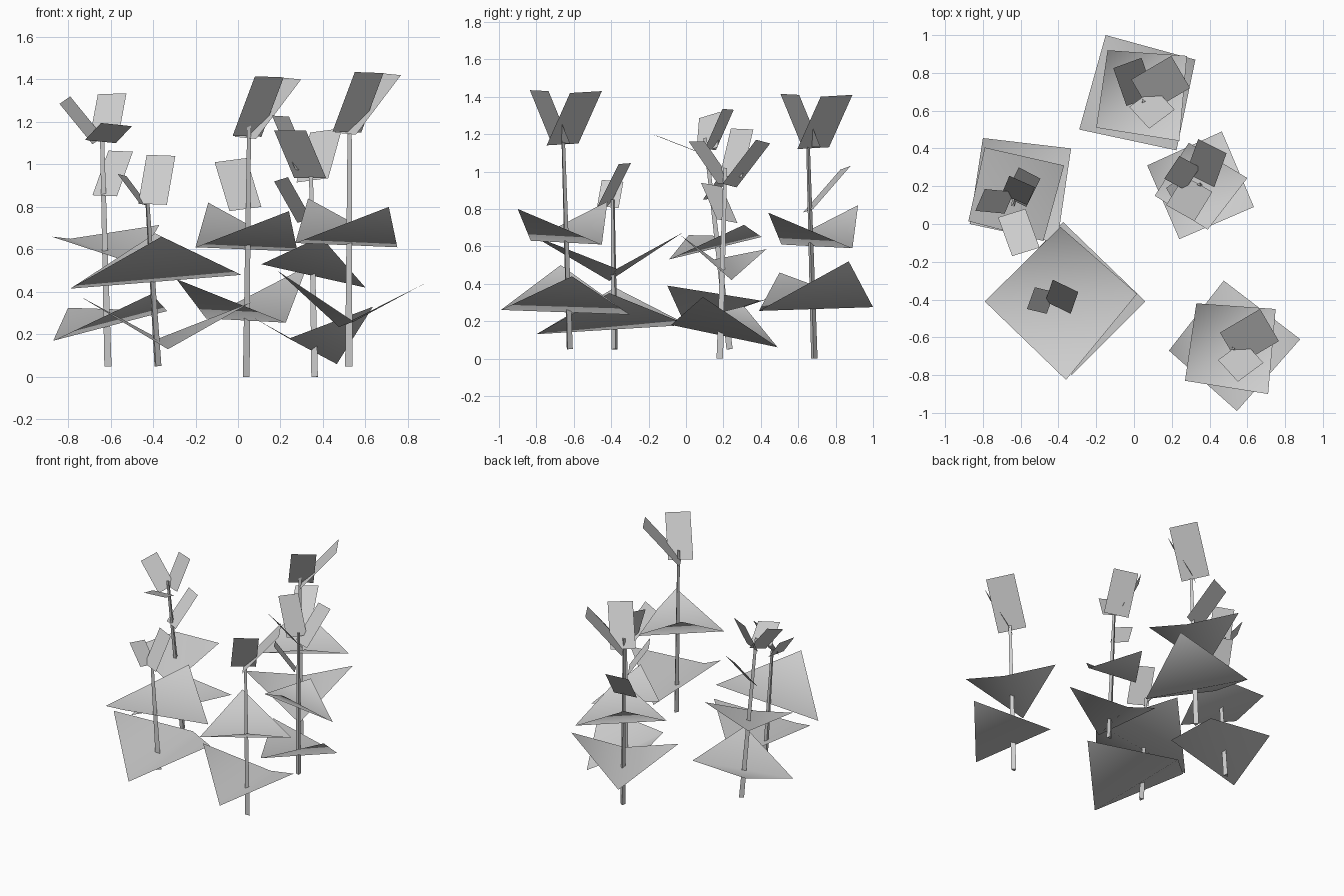
import bpy
import bmesh
from mathutils import Vector

# Remove the default cube only
old_cube = bpy.data.objects.get("Cube")
if old_cube:
    bpy.data.objects.remove(old_cube, do_unlink=True)

# One pale grey material for the whole group
grey = bpy.data.materials.new("pale_grey")
grey.use_nodes = True
tone = (0.62, 0.62, 0.62, 1.0)
grey.diffuse_color = tone
principled = grey.node_tree.nodes["Principled BSDF"]
principled.inputs["Base Color"].default_value = tone
principled.inputs["Roughness"].default_value = 0.8


def finish(name, bm, smooth):
    """Turn a bmesh into a linked object with the shared material."""
    for face in bm.faces:
        face.smooth = smooth
    mesh = bpy.data.meshes.new(name)
    bm.to_mesh(mesh)
    bm.free()
    mesh.materials.append(grey)
    obj = bpy.data.objects.new(name, mesh)
    bpy.context.scene.collection.objects.link(obj)
    return obj


def folded_leaf(name, low_start, high_left, low_end, high_right):
    """Square leaf creased along its low diagonal, with two raised corners."""
    bm = bmesh.new()
    corners = (low_start, high_left, low_end, high_right)
    start, left, end, right = [bm.verts.new(corner) for corner in corners]
    bm.faces.new((start, left, end))
    bm.faces.new((start, end, right))
    # Both halves face upward
    bm.normal_update()
    if sum(face.normal.z for face in bm.faces) < 0:
        bmesh.ops.reverse_faces(bm, faces=bm.faces[:])
    return finish(name, bm, True)


def petal(name, tip_left, tip_right, root_right, shift=(0, 0, 0)):
    """Flat upright petal: the fourth corner completes the parallelogram."""
    tip_left, tip_right, root_right = [
        Vector(corner) + Vector(shift)
        for corner in (tip_left, tip_right, root_right)
    ]
    root_left = tip_left + root_right - tip_right
    bm = bmesh.new()
    outline = (tip_left, tip_right, root_right, root_left)
    face = bm.faces.new([bm.verts.new(corner) for corner in outline])
    face.normal_update()
    if face.normal.z < 0:
        face.normal_flip()
    return finish(name, bm, False)


def stem(name, foot, tip):
    """Thin three-sided stalk that tapers from foot to tip."""
    foot, tip = Vector(foot), Vector(tip)
    bm = bmesh.new()
    bmesh.ops.create_cone(bm, cap_ends=True, segments=3, radius1=0.02,
                          radius2=0.011, depth=(tip - foot).length)
    obj = finish(name, bm, False)
    obj.location = (foot + tip) / 2
    obj.rotation_mode = "QUATERNION"
    obj.rotation_quaternion = (tip - foot).to_track_quat("Z", "Y")
    return obj


# Two tall plants share the same upper leaf and pair of crown petals
back_offset = Vector((-.47, 1.34, -.02))
no_offset = Vector((0, 0, 0))
for place, shift in (("front_right", no_offset), ("back", back_offset)):
    upper = [Vector(corner) + shift for corner in (
        (.27, -.83, .63), (.33, -.42, .84), (.75, -.45, .61), (.71, -.9, .8))]
    folded_leaf(place + "_upper_leaf", *upper)
    petal(place + "_crown_petal_front",
          (.55, -.835, 1.435), (.685, -.735, 1.43), (.58, -.62, 1.15), shift)
    petal(place + "_crown_petal_back",
          (.667, -.45, 1.43), (.767, -.62, 1.42), (.555, -.745, 1.14), shift)

# Front right plant
stem("front_right_stem", (.52, -.625, .05), (.525, -.66, 1.22))
folded_leaf("front_right_lower_leaf",
            (.475, -.3, .235), (.88, -.61, .44),
            (.545, -.99, .26), (.185, -.67, .5))

# Back plant
stem("back_stem", (.035, .685, 0), (.05, .65, 1.2))
folded_leaf("back_lower_leaf",
            (-.15, 1, .275), (.325, .87, .52),
            (.225, .39, .255), (-.29, .5, .46))
petal("back_side_petal",
      (-.11, .825, 1.01), (.04, .88, 1.03), (.11, .68, .8))

# Right plant
stem("right_stem", (.365, .18, 0), (.345, .21, 1.02))
folded_leaf("right_lower_leaf",
            (.465, .49, .06), (.635, .09, .33),
            (.24, -.08, .18), (.07, .31, .28))
folded_leaf("right_upper_leaf",
            (.11, .15, .53), (.29, .43, .585),
            (.6, .243, .42), (.39, -.03, .66))
petal("right_crown_petal_back",
      (.34, .45, 1.15), (.49, .375, 1.17), (.425, .195, .935))
petal("right_crown_petal_front",
      (.17, .1, 1.16), (.32, .015, 1.16), (.415, .17, .935))
petal("right_crown_petal_left",
      (.16, .24, 1.23), (.24, .36, 1.225), (.35, .3, .97))
petal("right_side_petal",
      (.17, .19, .92), (.235, .08, .94), (.345, .165, .745))

# Left plant
stem("left_stem", (-.61, .23, .05), (-.64, .1, 1.18))
folded_leaf("left_lower_leaf",
            (-.333, .4, .31), (-.407, -.1, .39),
            (-.87, 0, .17), (-.8, .455, .325))
folded_leaf("left_upper_leaf",
            (-.48, -.09, .53), (-.877, .015, .66),
            (-.79, .405, .65), (-.37, .31, .715))
petal("left_crown_petal_outer",
      (-.84, .07, 1.285), (-.79, .185, 1.32), (-.635, .17, 1.13))
petal("left_crown_petal_back",
      (-.66, .255, 1.33), (-.525, .195, 1.335), (-.565, .1, 1.12))
petal("left_crown_petal_front",
      (-.645, -.17, 1.195), (-.5, -.125, 1.18), (-.575, .08, 1.1))
petal("left_side_petal",
      (-.61, .3, 1.065), (-.495, .24, 1.06), (-.57, .09, .85))

# Front left plant
stem("front_left_stem", (-.38, -.38, .05), (-.43, -.39, .85))
folded_leaf("front_left_lower_leaf",
            (-.33, -.8, .13), (-.746, -.38, .38),
            (-.375, .01, .18), (.06, -.41, .35))
folded_leaf("front_left_upper_leaf",
            (-.79, -.41, .415), (-.39, -.015, .675),
            (.016, -.37, .48), (-.36, -.825, .66))
petal("front_left_crown_petal_right",
      (-.43, -.295, 1.045), (-.295, -.36, 1.04), (-.335, -.475, .81))
petal("front_left_crown_petal_left",
      (-.567, -.45, .955), (-.525, -.335, .945), (-.42, -.36, .805))
